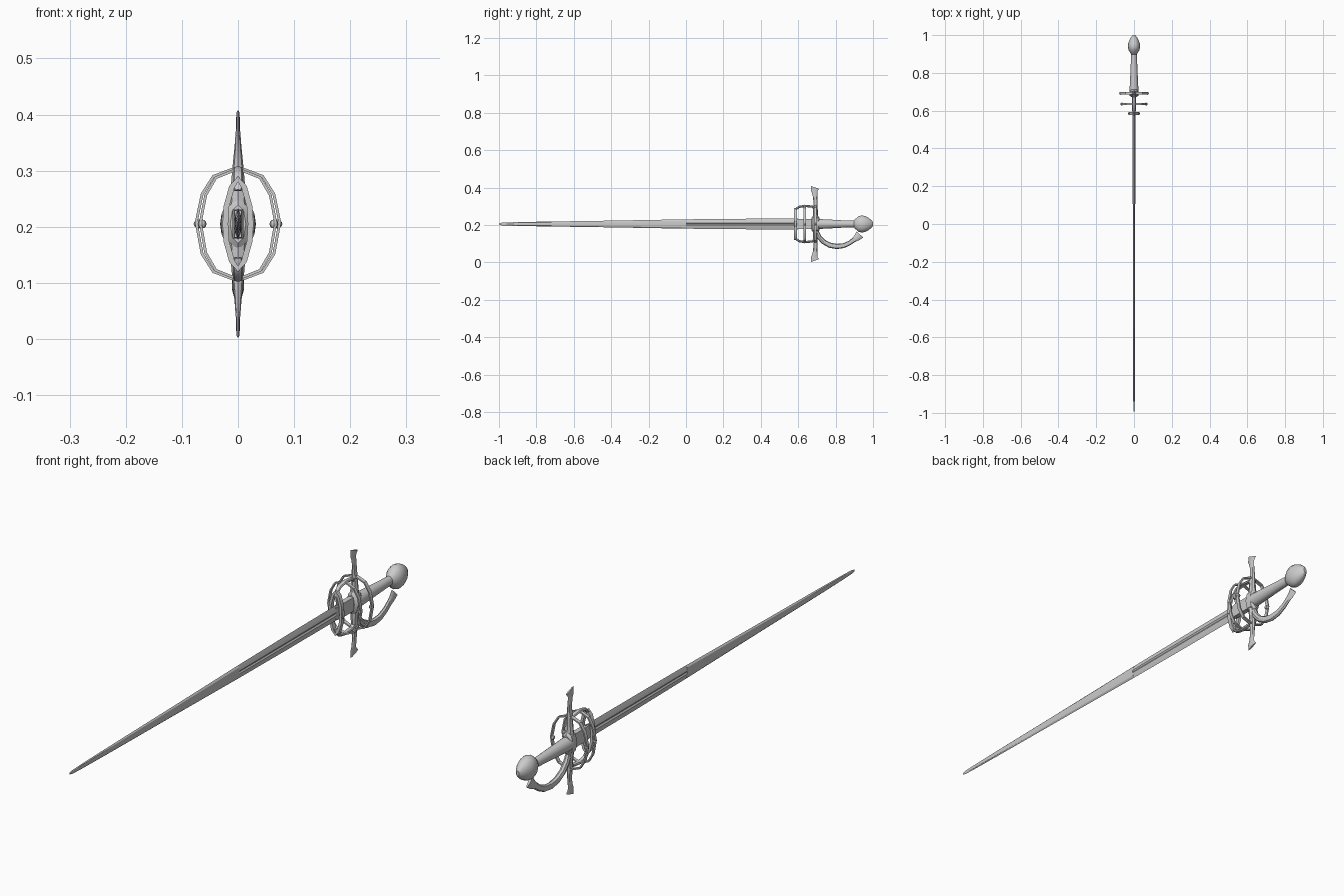
import bpy, bmesh, math
from mathutils import Vector

if "Cube" in bpy.data.objects:
    bpy.data.objects.remove(bpy.data.objects["Cube"])

CZ = 0.205  # height of the sword's long axis


def sweep(name, pts, sizes, axis, sides=8, closed=False, angle=35, section=None):
    """Skin a cross-section along pts; sizes = (half along axis, half across)."""
    bm = bmesh.new()
    pts = [Vector(p) for p in pts]
    axis = Vector(axis)
    n = len(pts)
    if section is None:
        off = math.pi / 4 if sides == 4 else 0
        k = math.sqrt(2) if sides == 4 else 1
        section = [(k * math.cos(off + 2 * math.pi * i / sides),
                    k * math.sin(off + 2 * math.pi * i / sides)) for i in range(sides)]
    m = len(section)
    rings = []
    for i, p in enumerate(pts):
        a = pts[(i - 1) % n] if closed else pts[max(i - 1, 0)]
        b = pts[(i + 1) % n] if closed else pts[min(i + 1, n - 1)]
        across = (b - a).normalized().cross(axis).normalized()
        ha, hc = sizes[i] if isinstance(sizes, list) else sizes
        rings.append([bm.verts.new(p + axis * ha * u + across * hc * v) for u, v in section])
    for i in range(n if closed else n - 1):
        r, s = rings[i], rings[(i + 1) % n]
        for j in range(m):
            bm.faces.new((r[j], r[(j + 1) % m], s[(j + 1) % m], s[j]))
    if not closed:
        bm.faces.new(rings[0])
        bm.faces.new(rings[-1])
    bmesh.ops.recalc_face_normals(bm, faces=bm.faces)
    mesh = bpy.data.meshes.new(name)
    bm.to_mesh(mesh)
    bm.free()
    mesh.shade_smooth()
    mesh.set_sharp_from_angle(angle=math.radians(angle))
    ob = bpy.data.objects.new(name, mesh)
    bpy.context.collection.objects.link(ob)
    return ob


X, Y = (1, 0, 0), (0, 1, 0)


def along_y(name, rows, sides=16, **kw):
    """Solid along the sword axis; rows = (y, half x, half z)."""
    return sweep(name, [(0, r[0], CZ) for r in rows], [(r[1], r[2]) for r in rows], X, sides, **kw)


def profile_yz(name, rows, sides=8, flip=False, **kw):
    """Bar in the side plane; rows = (y, z, half x, half thickness)."""
    return sweep(name, [(0, r[0], 2 * CZ - r[1] if flip else r[1]) for r in rows],
                 [(r[2], r[3]) for r in rows], X, sides, **kw)


def guard_ring(name, y, quarter, half_depth, half_band):
    """Faceted ring facing the blade; quarter = (x, z above axis), top to side."""
    top = quarter + [(x, -z) for x, z in quarter[-2::-1]]
    loop = top + [(-x, z) for x, z in top[-2:0:-1]]
    return sweep(name, [(x, y, CZ + z) for x, z in loop], (half_depth, half_band), Y, 4, True)


# blade with a shallow fuller on each face
blade_section = [(0, 1), (0.8, 0.4), (0.9, 0.22), (0.45, 0), (0.9, -0.22), (0.8, -0.4),
                 (0, -1), (-0.8, -0.4), (-0.9, -0.22), (-0.45, 0), (-0.9, -0.22 + 0.44), (-0.8, 0.4)]
blade_section[8], blade_section[10] = (-0.9, -0.22), (-0.9, 0.22)
along_y("blade_fullered", [(0.6, 0.008, 0.029), (0.3, 0.008, 0.028), (0.0, 0.007, 0.025)],
        section=blade_section, angle=20)
along_y("blade_point", [(0.0, 0.0065, 0.025), (-0.4, 0.006, 0.018), (-0.8, 0.005, 0.012),
                        (-0.94, 0.004, 0.009), (-0.985, 0.002, 0.007), (-1.0, 0.0005, 0.003)],
        sides=8, angle=20)
along_y("ricasso", [(0.575, 0.006, 0.024), (0.6, 0.0095, 0.026), (0.69, 0.0095, 0.026)], sides=4)

# grip and pommel
along_y("grip", [(0.70, 0.024, 0.027), (0.76, 0.021, 0.024), (0.83, 0.018, 0.02), (0.915, 0.014, 0.017)])
along_y("pommel", [(0.898, 0.014, 0.018), (0.905, 0.02, 0.026), (0.922, 0.029, 0.041),
                   (0.938, 0.032, 0.046), (0.955, 0.031, 0.043), (0.975, 0.024, 0.034),
                   (0.99, 0.015, 0.022), (1.0, 0.006, 0.01)])

# crossguard: centre block and two flared quillons
along_y("crossguard_block", [(0.672, 0.014, 0.034), (0.68, 0.024, 0.045), (0.705, 0.024, 0.045),
                             (0.713, 0.018, 0.034)], sides=8)
quillon = [(0.692, CZ, 0.02, 0.016), (0.692, 0.27, 0.013, 0.013), (0.692, 0.31, 0.0095, 0.011),
           (0.691, 0.345, 0.006, 0.011), (0.688, 0.37, 0.004, 0.014), (0.685, 0.383, 0.0035, 0.018),
           (0.691, 0.400, 0.003, 0.023)]
arm = [(0.690, 0.285, 0.008, 0.006), (0.675, 0.298, 0.009, 0.006), (0.635, 0.302, 0.009, 0.006),
       (0.602, 0.296, 0.009, 0.006), (0.587, 0.282, 0.009, 0.006), (0.583, 0.265, 0.008, 0.005)]
for flip, side in ((False, "upper"), (True, "lower")):
    profile_yz(side + "_quillon", quillon, flip=flip)
    profile_yz(side + "_guard_arm", arm, flip=flip)

# knuckle bow curling back toward the pommel
profile_yz("knuckle_bow", [(0.697, 0.165, 0.010, 0.012), (0.711, 0.136, 0.011, 0.013),
                           (0.735, 0.110, 0.011, 0.013), (0.768, 0.092, 0.011, 0.014),
                           (0.805, 0.085, 0.010, 0.014), (0.842, 0.089, 0.009, 0.013),
                           (0.875, 0.104, 0.008, 0.012), (0.898, 0.121, 0.007, 0.013),
                           (0.914, 0.132, 0.006, 0.018), (0.930, 0.149, 0.005, 0.024)])

# three guard rings
big = [(0, 0.099), (0.012, 0.097), (0.044, 0.085), (0.064, 0.053), (0.0745, 0.003)]
guard_ring("rear_guard_ring", 0.692, big, 0.007, 0.0025)
guard_ring("middle_guard_ring", 0.635, [(x * 0.9, z * 0.97) for x, z in big], 0.006, 0.0025)
guard_ring("front_guard_ring", 0.585, [(0, 0.080), (0.011, 0.066), (0.021, 0.03), (0.0225, 0)],
           0.008, 0.005)

# small beads on the sides of the rings
for label, y, x, rx, rz in (("rear", 0.692, 0.070, 0.009, 0.008), ("middle", 0.635, 0.064, 0.008, 0.008),
                            ("front", 0.585, 0.027, 0.004, 0.017)):
    for s in (-1, 1):
        bpy.ops.mesh.primitive_uv_sphere_add(segments=8, ring_count=6, location=(s * x, y, CZ))
        bead = bpy.context.object
        bead.name = label + "_ring_bead"
        bead.scale = (rx, 0.008, rz)
        bpy.ops.object.shade_smooth_by_angle()
